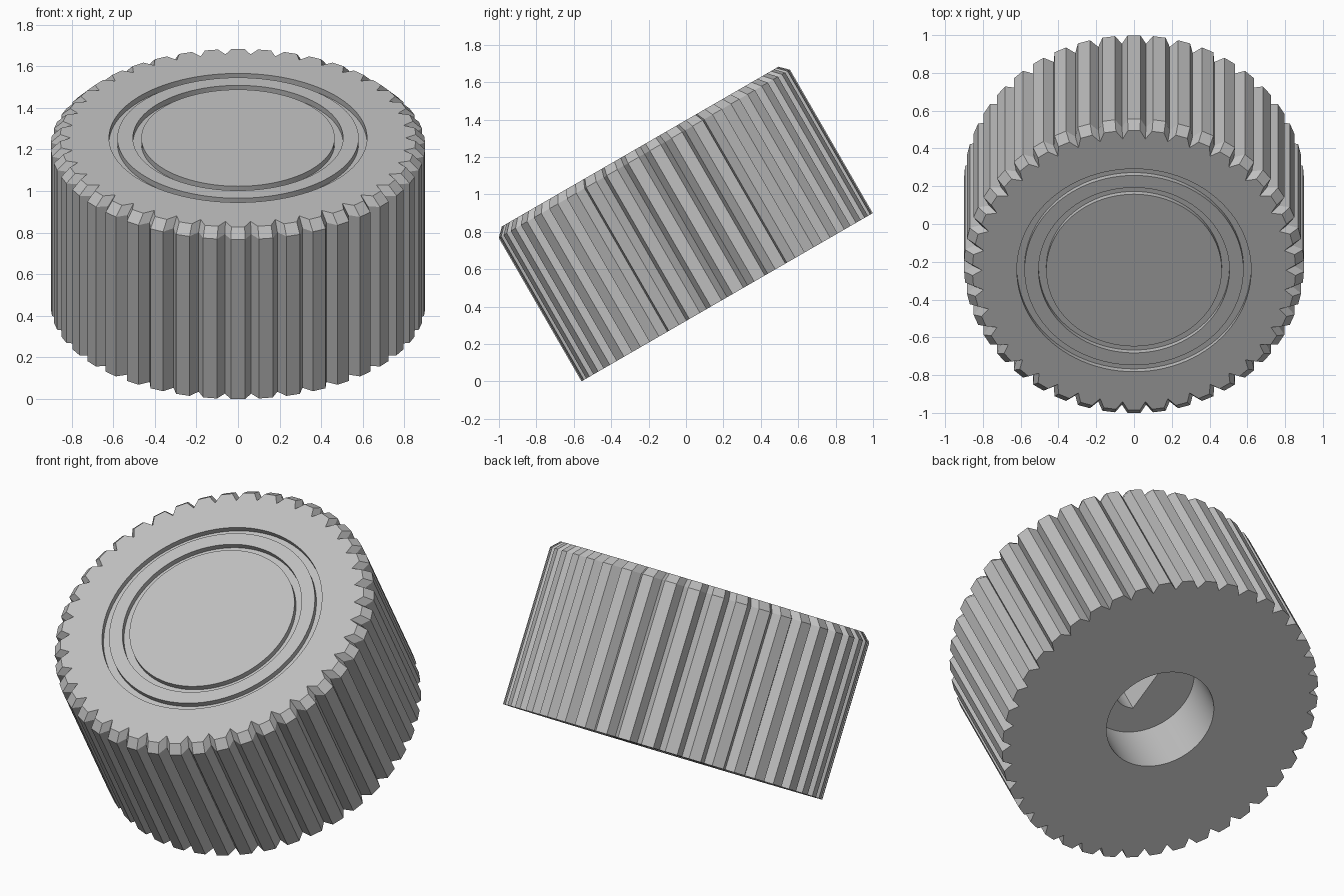
import bpy, bmesh
from math import pi, sin, cos, radians, acos

cube = bpy.data.objects.get("Cube")
if cube:
    bpy.data.objects.remove(cube)

RADIUS = 0.9
HEIGHT = 0.93
CHAMFER = 0.045
TEETH = 42

grey = bpy.data.materials.new("plain grey")
grey.use_nodes = True
color = (0.52, 0.52, 0.52, 1)
grey.diffuse_color = color
grey.node_tree.nodes["Principled BSDF"].inputs["Base Color"].default_value = color


def finish(name, bm):
    bmesh.ops.recalc_face_normals(bm, faces=bm.faces)
    mesh = bpy.data.meshes.new(name)
    bm.to_mesh(mesh)
    bm.free()
    mesh.materials.append(grey)
    obj = bpy.data.objects.new(name, mesh)
    bpy.context.collection.objects.link(obj)
    return obj


def stack(name, layers, closed=False):
    """Join matching outlines; cap both ends, or close into a ring."""
    bm = bmesh.new()
    rings = [[bm.verts.new((x, y, z)) for x, y in pts] for pts, z in layers]
    pairs = list(zip(rings, rings[1:]))
    if closed:
        pairs.append((rings[-1], rings[0]))
    else:
        bm.faces.new(rings[0])
        bm.faces.new(rings[-1])
    for a, b in pairs:
        for i in range(len(a)):
            j = (i + 1) % len(a)
            bm.faces.new((a[i], a[j], b[j], b[i]))
    return finish(name, bm)


def circle(r, n=96):
    return [(r * cos(2 * pi * i / n), r * sin(2 * pi * i / n)) for i in range(n)]


def knurl(inset):
    # each tooth: flat crest between two shoulders, then a sharp valley
    pts = []
    pitch = 2 * pi / TEETH
    for i in range(TEETH):
        mid = pi / 2 + i * pitch
        for part, r in ((-0.25, RADIUS), (0.25, RADIUS), (0.5, RADIUS - 0.05)):
            a = mid + part * pitch
            pts.append(((r - inset) * cos(a), (r - inset) * sin(a)))
    return pts


def d_outline(r, flat):
    # circle cut off by a straight side at x = flat
    end = acos(flat / r)
    n = 48
    return [(r * cos(-end + 2 * end * i / n), r * sin(-end + 2 * end * i / n))
            for i in range(n + 1)]


# Knurled body with a chamfered top edge
knob = stack("knurled_knob", [(knurl(0), 0), (knurl(0), HEIGHT - CHAMFER),
                              (knurl(CHAMFER), HEIGHT)])

# Cutters: two ring grooves, the round bore and the D-shaped shaft socket
cutters = []
for name, outer, inner in (("outer_groove", 0.62, 0.58), ("inner_groove", 0.505, 0.465)):
    low, high = HEIGHT - 0.03, HEIGHT + 0.05
    cutters.append(stack(name, [(circle(outer), low), (circle(outer), high),
                                (circle(inner), high), (circle(inner), low)], True))
cutters.append(stack("bore", [(circle(0.306), -0.1), (circle(0.306), 0.33)]))
shaft = d_outline(0.15, -0.05)
cutters.append(stack("shaft_socket", [(shaft, 0.2), (shaft, 0.7)]))

bpy.ops.object.select_all(action='DESELECT')
bpy.context.view_layer.objects.active = knob
knob.select_set(True)
for cutter in cutters:
    mod = knob.modifiers.new(cutter.name, 'BOOLEAN')
    mod.operation = 'DIFFERENCE'
    mod.solver = 'EXACT'
    mod.object = cutter
    bpy.ops.object.modifier_apply(modifier=mod.name)
    bpy.data.objects.remove(cutter)

# Smooth the round walls only, then tip the knob towards the front
bpy.ops.object.shade_smooth_by_angle(angle=radians(20))
knob.rotation_euler.x = radians(30)
knob.location = (0, 0.22, 0.45)
